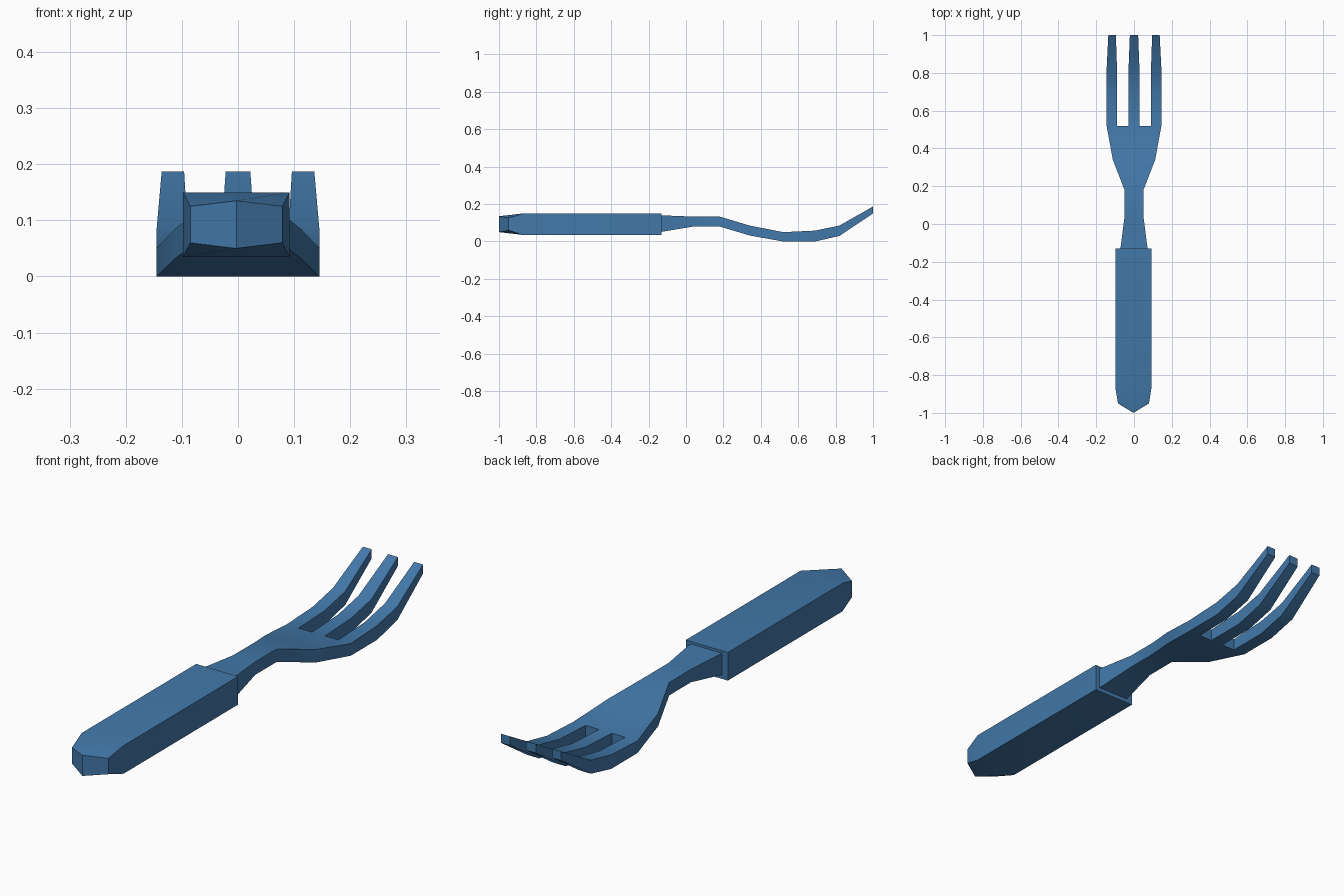
import bpy
import bmesh
import math

cube = bpy.data.objects.get("Cube")
if cube:
    bpy.data.objects.remove(cube, do_unlink=True)

blue = bpy.data.materials.new("blue")
blue.use_nodes = True
blue.diffuse_color = (0.055, 0.19, 0.40, 1)
blue.node_tree.nodes["Principled BSDF"].inputs["Base Color"].default_value = blue.diffuse_color


def slab(name, rows, is_gap=lambda row, col: False):
    """Rows of (top point, bottom point) pairs become a closed solid; gaps are left open."""
    bm = bmesh.new()
    top = [[bm.verts.new(t) for t, b in row] for row in rows]
    low = [[bm.verts.new(b) for t, b in row] for row in rows]
    partner = {t: b for tr, br in zip(top, low) for t, b in zip(tr, br)}
    for r in range(len(rows) - 1):
        for c in range(len(rows[0]) - 1):
            if not is_gap(r, c):
                quad = [top[r][c], top[r][c + 1], top[r + 1][c + 1], top[r + 1][c]]
                bm.faces.new(quad)
                bm.faces.new([partner[v] for v in reversed(quad)])
    # Walls around every open edge of the upper sheet
    rim = [e for e in bm.edges if e.is_boundary and all(v in partner for v in e.verts)]
    for e in rim:
        a, b = e.verts
        bm.faces.new((a, b, partner[b], partner[a]))
    bmesh.ops.recalc_face_normals(bm, faces=bm.faces[:])
    mesh = bpy.data.meshes.new(name)
    bm.to_mesh(mesh)
    bm.free()
    mesh.materials.append(blue)
    obj = bpy.data.objects.new(name, mesh)
    bpy.context.collection.objects.link(obj)
    bpy.ops.object.select_all(action='DESELECT')
    obj.select_set(True)
    bpy.context.view_layer.objects.active = obj
    bpy.ops.object.shade_smooth_by_angle(angle=math.radians(30))
    return obj


# Handle: a box with a tapered, pointed butt
# Each section: edge y, middle y, half width, edge z range, middle z range
handle_sections = [
    (-0.95, -1.0, 0.082, (0.06, 0.125), (0.05, 0.135)),
    (-0.87, -0.87, 0.095, (0.035, 0.15), (0.035, 0.15)),
    (-0.13, -0.13, 0.095, (0.035, 0.15), (0.035, 0.15)),
]
handle_rows = []
for edge_y, mid_y, half, edge_z, mid_z in handle_sections:
    row = []
    for side in (-1, 0, 1):
        y, (lo, hi) = (edge_y, edge_z) if side else (mid_y, mid_z)
        x = -0.003 + side * half
        row.append(((x, y, hi), (x, y, lo)))
    handle_rows.append(row)
slab("handle", handle_rows)

# Neck, head and three tines: y, bottom z, top z, half width
fork_sections = [
    (-0.14, 0.05, 0.14, 0.073),
    (0.04, 0.08, 0.133, 0.05),
    (0.18, 0.08, 0.133, 0.05),
    (0.34, 0.032, 0.085, 0.112),
    (0.52, 0.0, 0.05, 0.145),
    (0.69, 0.0, 0.058, 0.145),
    (0.82, 0.03, 0.085, 0.145),
    (1.0, 0.15, 0.187, 0.135),
]
TINE_START = 4
tine_edges = (0.029, 0.09, 0.145)
tip_edges = (0.022, 0.096, 0.136)
fork_rows = []
for y, lo, hi, half in fork_sections:
    edges = tip_edges if y == 1.0 else [e * half / 0.145 for e in tine_edges]
    xs = [-e for e in reversed(edges)] + list(edges)
    fork_rows.append([((x, y, hi), (x, y, lo)) for x in xs])
slab("neck_and_tines", fork_rows, lambda r, c: r >= TINE_START and c in (1, 3))
